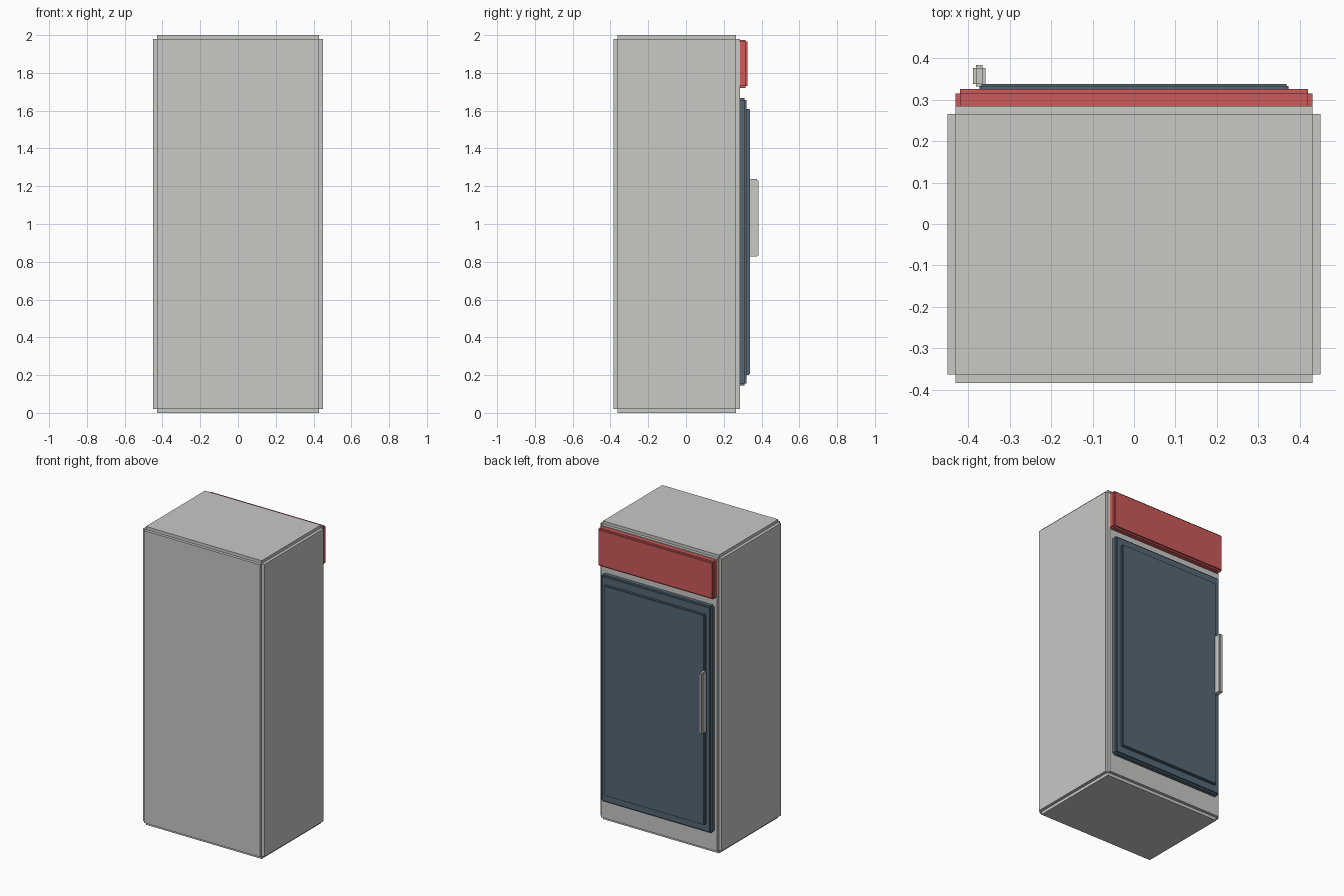
import bpy
import bmesh
from mathutils import Matrix, Vector

cube = bpy.data.objects.get("Cube")
if cube:
    bpy.data.objects.remove(cube, do_unlink=True)


def make_material(name, rgb):
    mat = bpy.data.materials.new(name)
    mat.use_nodes = True
    colour = (*rgb, 1.0)
    mat.diffuse_color = colour
    mat.node_tree.nodes["Principled BSDF"].inputs["Base Color"].default_value = colour
    return mat


light_grey = make_material("light grey", (0.58, 0.58, 0.56))
sign_red = make_material("sign red", (0.60, 0.10, 0.10))
slate_blue = make_material("slate blue", (0.09, 0.138, 0.18))


def stepped_box(name, low, high, step, mat):
    """Box with rebated edges: three crossed blocks, each full size on one axis."""
    low, high = Vector(low), Vector(high)
    centre, size = (low + high) / 2, high - low
    bm = bmesh.new()
    for axis in range(3):
        block = size - Vector((2 * step,) * 3)
        block[axis] = size[axis]
        bmesh.ops.create_cube(
            bm, size=1,
            matrix=Matrix.Translation(centre) @ Matrix.Diagonal((*block, 1)))
    mesh = bpy.data.meshes.new(name)
    bm.to_mesh(mesh)
    bm.free()
    mesh.materials.append(mat)
    obj = bpy.data.objects.new(name, mesh)
    bpy.context.collection.objects.link(obj)
    return obj


# Cabinet
stepped_box("cabinet", (-0.45, -0.383, 0), (0.45, 0.285, 2), 0.02, light_grey)

# Header panel above the door
stepped_box("header_panel", (-0.43, 0.275, 1.72), (0.43, 0.325, 1.975), 0.01, sign_red)

# Door frame and raised door pane
stepped_box("door_frame", (-0.41, 0.275, 0.145), (0.41, 0.32, 1.667), 0.01, slate_blue)
stepped_box("door_pane", (-0.373, 0.31, 0.2), (0.373, 0.338, 1.61), 0.005, slate_blue)

# Handle
stepped_box("handle", (-0.388, 0.331, 0.827), (-0.358, 0.383, 1.238), 0.007, light_grey)
